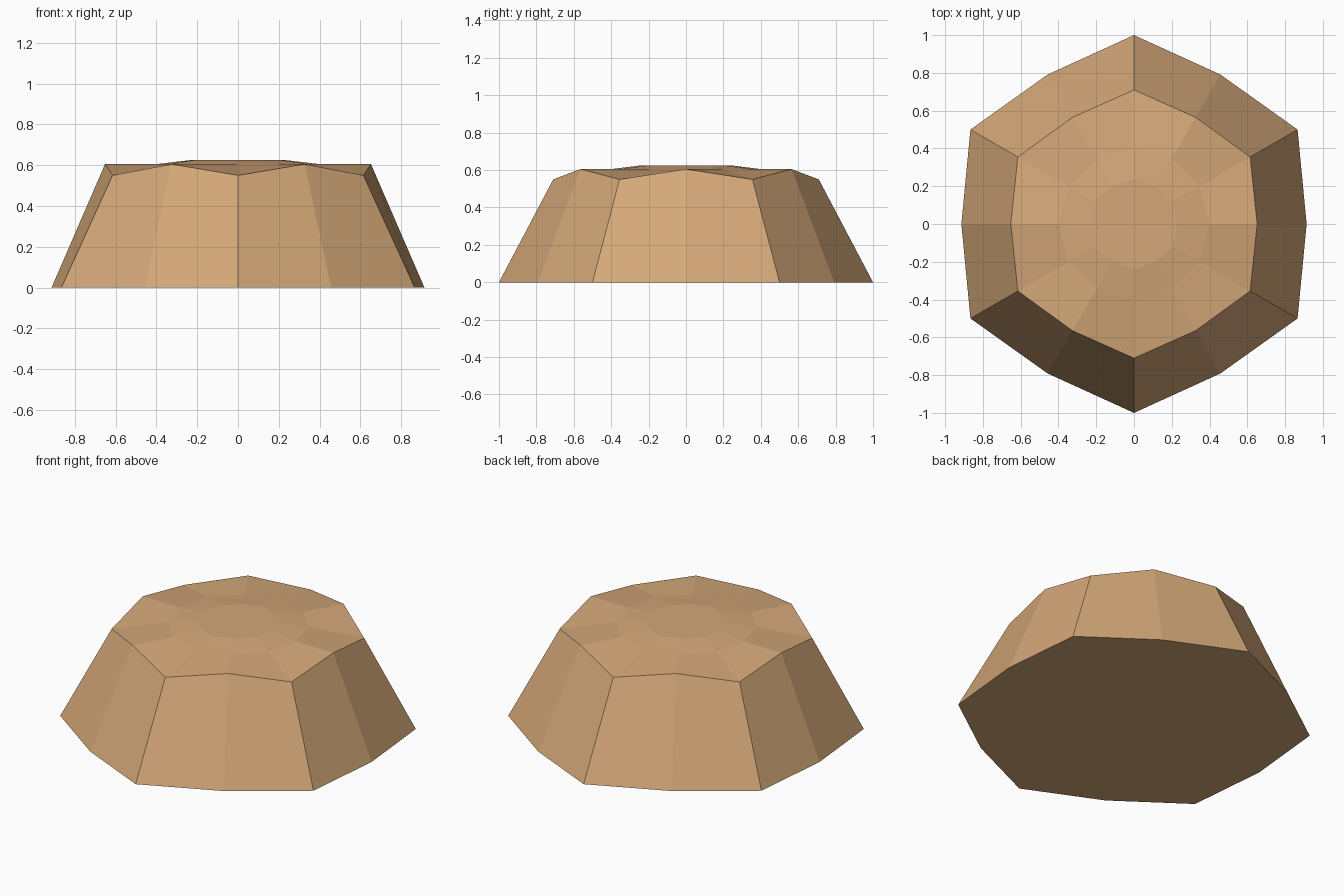
import bpy
import bmesh
from math import cos, sin, pi

cube = bpy.data.objects.get("Cube")
if cube:
    bpy.data.objects.remove(cube, do_unlink=True)

# Sandy stone colour
sand = bpy.data.materials.new("sand")
sand.use_nodes = True
colour = (0.66, 0.39, 0.19, 1)
sand.diffuse_color = colour
sand.node_tree.nodes["Principled BSDF"].inputs["Base Color"].default_value = colour

SIDES = 12


def add_ring(bm, even, odd):
    """Ring whose corners alternate between two (radius, height) pairs."""
    ring = []
    for i in range(SIDES):
        radius, z = odd if i % 2 else even
        angle = 2 * pi * i / SIDES
        ring.append(bm.verts.new((radius * cos(angle), radius * sin(angle), z)))
    return ring


# Faceted mound: base, rim, shallow shoulder and flat cap
profile = [
    ((0.914, 0), (1.0, 0)),
    ((0.652, 0.605), (0.71, 0.55)),
    ((0.40, 0.605), (0.40, 0.605)),
    ((0.23, 0.625), (0.24, 0.625)),
]
bm = bmesh.new()
rings = [add_ring(bm, even, odd) for even, odd in profile]
bm.faces.new(reversed(rings[0]))
for low, high in zip(rings, rings[1:]):
    for i in range(SIDES):
        j = (i + 1) % SIDES
        bm.faces.new((low[i], low[j], high[j], high[i]))
bm.faces.new(rings[-1])
bmesh.ops.recalc_face_normals(bm, faces=bm.faces)

mesh = bpy.data.meshes.new("rock_mound")
bm.to_mesh(mesh)
bm.free()
mesh.materials.append(sand)
rock = bpy.data.objects.new("rock_mound", mesh)
bpy.context.collection.objects.link(rock)
